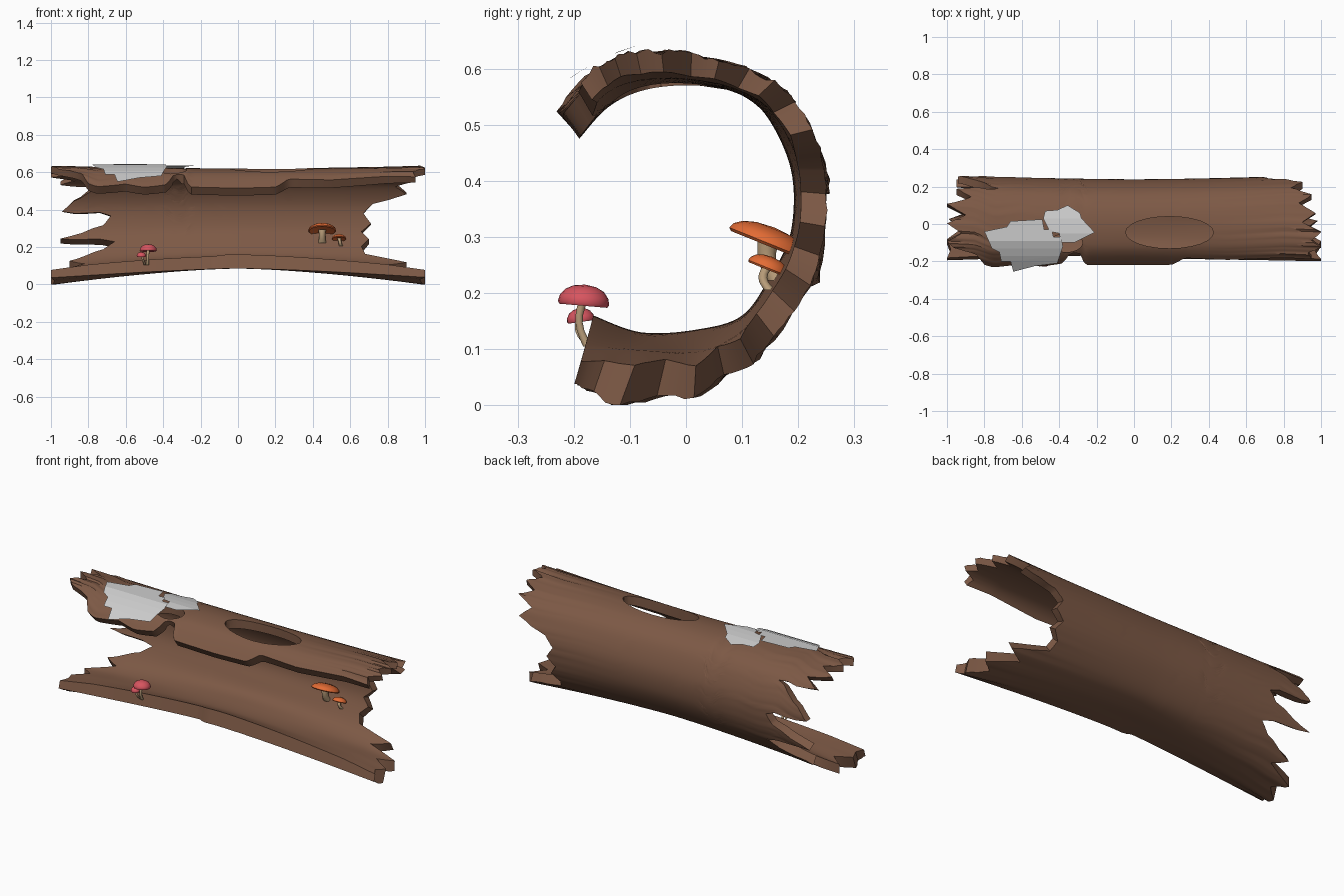
import bpy, bmesh, math, random
from mathutils import Vector, Matrix

if "Cube" in bpy.data.objects:
    bpy.data.objects.remove(bpy.data.objects["Cube"])
random.seed(4)

def material(name, col):
    m = bpy.data.materials.new(name)
    m.diffuse_color = (*col, 1)
    m.use_nodes = True
    m.node_tree.nodes["Principled BSDF"].inputs["Base Color"].default_value = m.diffuse_color
    return m

BARK = material("bark brown", (.205, .1, .06))
MOSS = material("pale grey", (.6, .6, .6))
PINK = material("pink cap", (.68, .09, .115))
ORANGE = material("orange cap", (.78, .15, .035))
STEM = material("tan stem", (.5, .35, .2))

def add(name, bm, mat, smooth=40):
    me = bpy.data.meshes.new(name)
    bm.to_mesh(me)
    bm.free()
    ob = bpy.data.objects.new(name, me)
    bpy.context.collection.objects.link(ob)
    me.materials.append(mat)
    if smooth:
        activate(ob)
        bpy.ops.object.shade_smooth_by_angle(angle=math.radians(smooth))
    return ob

def activate(ob):
    bpy.ops.object.select_all(action='DESELECT')
    ob.select_set(True)
    bpy.context.view_layer.objects.active = ob

def sample(pts, k):
    """Smooth (Catmull-Rom) point k along a list of (y, z)."""
    n = len(pts) - 1
    i = max(0, min(n - 1, int(k)))
    f = k - i
    p = [Vector(pts[max(0, min(n, j))]) for j in (i - 1, i, i + 1, i + 2)]
    return .5 * (2 * p[1] + (p[2] - p[0]) * f + (2 * p[0] - 5 * p[1] + 4 * p[2] - p[3]) * f * f
                 + (3 * p[1] - p[0] - 3 * p[2] + p[3]) * f ** 3)

def lerp_table(tab, x):
    """Piecewise linear lookup in (x, value) pairs."""
    for (a, u), (b, v) in zip(tab, tab[1:]):
        if x <= b:
            return u + (v - u) * max(0, (x - a) / (b - a))
    return tab[-1][1]

# Cross-sections (y, z) from the lower front lip, round the back, to the upper lip
OUT_END = [(-.2, .035), (-.11, 0), (.03, .02), (.14, .085), (.222, .185), (.255, .3), (.255, .42),
           (.2, .54), (.11, .6), (0, .627), (-.1, .627), (-.17, .598), (-.24, .53)]
OUT_MID = [(-.185, .085), (-.08, .085), (.03, .088), (.12, .12), (.19, .2), (.233, .3), (.233, .42),
           (.18, .54), (.1, .6), (0, .62), (-.1, .61), (-.16, .58), (-.22, .515)]
IN_END = [(-.185, .085), (-.08, .085), (.03, .08), (.11, .13), (.18, .22), (.21, .31), (.21, .42),
          (.16, .52), (.09, .565), (0, .585), (-.09, .585), (-.15, .56), (-.2, .49)]
IN_MID = [(-.165, .16), (-.08, .13), (.02, .135), (.1, .16), (.15, .23), (.187, .31), (.187, .42),
          (.14, .52), (.08, .56), (0, .57), (-.08, .56), (-.14, .53), (-.19, .475)]
# Splintered end positions, one every half step round the section
X_LEFT = [-1, -.98, -1, -.92, -.99, -.82, -.9, -.72, -.66, -.95, -.72, -.68, -.94, -.88, -.72,
          -.95, -.87, -1, -.9, -1, -.92, -1, -.96, -.84, -.8]
X_RIGHT = [1, .97, 1, .9, .98, .8, .9, .68, .66, .7, .66, .71, .67, .72, .9,
           .84, .95, .88, .97, .9, 1, .95, 1, .93, .95]
# Where the section stops along the log: lower and upper lip
LIP_LOW = [(-1, .1), (-.25, .25), (-.12, .25), (-.09, 0), (1, 0)]
LIP_TOP = [(-1, 11.3), (-.85, 11.4), (-.75, 12), (-.6, 11.7), (-.5, 12), (-.38, 11.7), (-.34, 10.9),
           (-.29, 10.9), (-.26, 11.9), (0, 12), (.2, 11.9), (.27, 11.3), (.5, 11.4), (.8, 11.2), (1, 11.3)]

# Hollow log shell
ROWS, COLS = 97, 90
ridge = [random.uniform(-1, 1) for _ in range(ROWS)]
left = [lerp_table([(i / 2, v) for i, v in enumerate(X_LEFT)], 12 * r / (ROWS - 1)) for r in range(ROWS)]
right = [lerp_table([(i / 2, v) for i, v in enumerate(X_RIGHT)], 12 * r / (ROWS - 1)) for r in range(ROWS)]
bm = bmesh.new()
outer, inner = [], []
for r in range(ROWS):
    t = r / (ROWS - 1)
    ro, ri = [], []
    for c in range(COLS):
        x = left[r] + (right[r] - left[r]) * c / (COLS - 1)
        lo, hi = lerp_table(LIP_LOW, x), lerp_table(LIP_TOP, x)
        k = lo + (hi - lo) * t
        w = min(1, abs(x) ** 1.5)
        o = sample(OUT_MID, k).lerp(sample(OUT_END, k), w)
        i = sample(IN_MID, k).lerp(sample(IN_END, k), w)
        o += (o - i).normalized() * .006 * ridge[r] * w * w
        tip = max(0, abs(x) - .8) * .8          # splinters thin out toward the tips
        i = i.lerp(o, tip)
        ro.append(bm.verts.new((x, o.x, max(0, o.y))))
        ri.append(bm.verts.new((x, i.x, i.y)))
    outer.append(ro)
    inner.append(ri)
for r in range(ROWS - 1):
    for c in range(COLS - 1):
        for g in (outer, inner):
            bm.faces.new((g[r][c], g[r][c + 1], g[r + 1][c + 1], g[r + 1][c]))
for r in range(ROWS - 1):
    for c in (0, COLS - 1):
        bm.faces.new((outer[r][c], outer[r + 1][c], inner[r + 1][c], inner[r][c]))
for c in range(COLS - 1):
    for r in (0, ROWS - 1):
        bm.faces.new((outer[r][c], outer[r][c + 1], inner[r][c + 1], inner[r][c]))
bmesh.ops.recalc_face_normals(bm, faces=bm.faces)
log = add("hollow_log", bm, BARK, 0)

# Rotted holes through the top
for x, y, rx, ry in ((.19, -.045, .235, .085), (-.36, -.1, .085, .05)):
    bm = bmesh.new()
    bmesh.ops.create_cone(bm, cap_ends=True, segments=24, radius1=1, radius2=1, depth=.4,
                          matrix=Matrix.Translation((x, y, .67)) @ Matrix.Diagonal((rx, ry, 1, 1)))
    cut = add("hole_cutter", bm, BARK, 0)
    cut.hide_render = True
    mod = log.modifiers.new("hole", 'BOOLEAN')
    mod.operation, mod.solver, mod.object = 'DIFFERENCE', 'EXACT', cut
    activate(log)
    bpy.ops.object.modifier_apply(modifier=mod.name)
    bpy.data.objects.remove(cut)
activate(log)
bpy.ops.object.shade_smooth_by_angle(angle=math.radians(40))

# Thin moss sheets draped over the top
def sheet(name, outline, drape):
    bm = bmesh.new()
    bm.faces.new([bm.verts.new((x, y, 0)) for x, y in outline])
    for j in range(9):
        bmesh.ops.bisect_plane(bm, geom=bm.verts[:] + bm.edges[:] + bm.faces[:],
                               plane_co=(0, -.25 + j * .04, 0), plane_no=(0, 1, 0))
    for v in bm.verts:
        v.co.z = lerp_table(drape, v.co.y)
    bmesh.ops.triangulate(bm, faces=bm.faces)
    bmesh.ops.recalc_face_normals(bm, faces=bm.faces)
    if sum(f.normal.z for f in bm.faces) < 0:
        bmesh.ops.reverse_faces(bm, faces=bm.faces)
    add(name, bm, MOSS, 0)

sheet("moss_large", [(-.8, -.04), (-.68, -.015), (-.66, .015), (-.49, .025), (-.48, -.03), (-.44, -.03),
                     (-.43, -.07), (-.39, -.07), (-.38, -.12), (-.41, -.21), (-.53, -.225), (-.645, -.255),
                     (-.66, -.2), (-.71, -.2), (-.72, -.15), (-.76, -.13)],
      [(-.26, .545), (-.18, .602), (-.1, .64), (.03, .643)])
sheet("moss_small", [(-.485, .03), (-.475, .07), (-.41, .075), (-.355, .1), (-.29, .06), (-.28, .03),
                     (-.21, -.045), (-.32, -.1), (-.39, -.1), (-.4, -.05), (-.45, -.04)],
      [(-.1, .63), (-.05, .637), (.02, .632), (.1, .612)])

# Mushrooms: domed cap with a curved stem
def mushroom(name, centre, radius, height, tilt, base, stem_r, mat):
    place = Matrix.Translation(centre) @ Matrix.Rotation(math.radians(tilt), 4, 'X')
    prof = [(.02, .25), (.6, .12), (.93, -.02), (1, .12), (.94, .42), (.75, .72), (.45, .92), (.02, 1)]
    n = 20
    bm = bmesh.new()
    rings = [[bm.verts.new(place @ Vector((radius * p * math.cos(a), radius * p * math.sin(a), height * h)))
              for a in (2 * math.pi * j / n for j in range(n))] for p, h in prof]
    for a, b in zip(rings, rings[1:]):
        for j in range(n):
            bm.faces.new((a[j], a[(j + 1) % n], b[(j + 1) % n], b[j]))
    bm.faces.new(rings[0])
    bm.faces.new(rings[-1])
    bmesh.ops.recalc_face_normals(bm, faces=bm.faces)
    add(name + "_cap", bm, mat, 50)
    # stem bows outward on its way up
    a, b = Vector(base), place @ Vector((0, 0, height * .3))
    bow = Vector((0, -.012, 0))
    bm = bmesh.new()
    rings = []
    for s in range(7):
        f = s / 6
        p = a.lerp(b, f) + bow * math.sin(math.pi * f)
        q = stem_r * (1 - .25 * math.sin(math.pi * f))
        rings.append([bm.verts.new(p + Vector((q * math.cos(t), q * math.sin(t), 0)))
                      for t in (math.pi * j / 5 for j in range(10))])
    for u, v in zip(rings, rings[1:]):
        for j in range(10):
            bm.faces.new((u[j], u[(j + 1) % 10], v[(j + 1) % 10], v[j]))
    bm.faces.new(rings[0])
    bm.faces.new(rings[-1])
    bmesh.ops.recalc_face_normals(bm, faces=bm.faces)
    add(name + "_stem", bm, STEM, 50)

mushroom("pink_mushroom_large", (-.48, -.183, .178), .046, .037, -5, (-.485, -.175, .105), .009, PINK)
mushroom("pink_mushroom_small", (-.517, -.187, .149), .025, .024, 8, (-.497, -.172, .105), .007, PINK)
mushroom("orange_mushroom_large", (.45, .145, .285), .075, .034, -22, (.45, .165, .222), .022, ORANGE)
mushroom("orange_mushroom_small", (.54, .145, .242), .038, .024, -22, (.55, .15, .205), .011, ORANGE)
